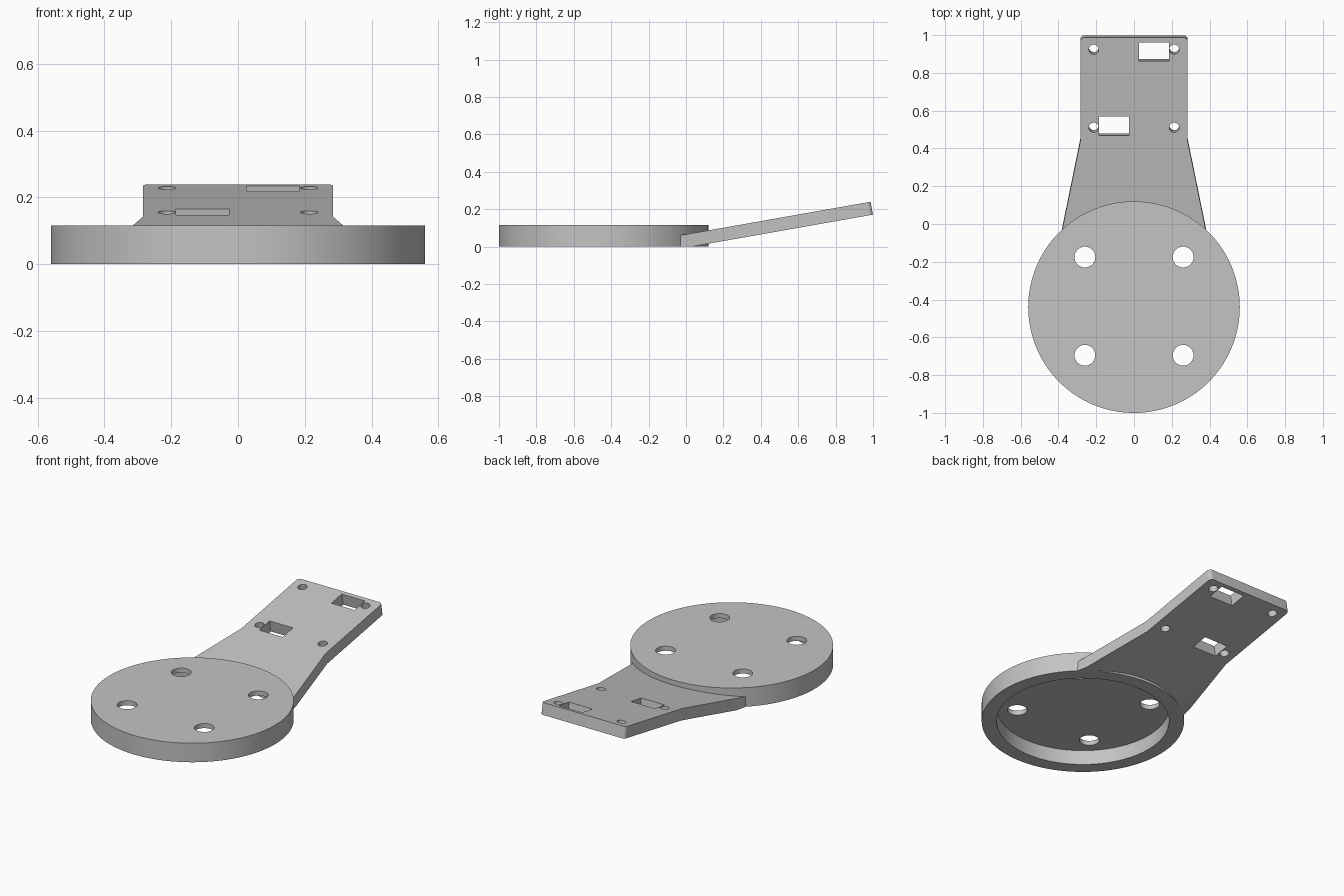
import bpy, bmesh, math
from mathutils import Matrix, Vector

if "Cube" in bpy.data.objects:
    bpy.data.objects.remove(bpy.data.objects["Cube"])

grey = bpy.data.materials.new("light grey")
grey.use_nodes = True
grey.diffuse_color = (0.55, 0.55, 0.55, 1)
grey.node_tree.nodes["Principled BSDF"].inputs["Base Color"].default_value = (0.55, 0.55, 0.55, 1)

CENTRE_Y, RADIUS, HEIGHT = -0.44, 0.56, 0.116
RECESS_RADIUS, RECESS_DEPTH = 0.477, 0.088
THICK, TILT, START_Y, START_Z = 0.07, math.radians(10), -0.03, 0.06
# Arm frame: origin on its top surface at the root, tilted up towards the back
ARM = Matrix.Translation((0, START_Y, START_Z)) @ Matrix.Rotation(TILT, 4, "X")


def along(y):
    """Distance along the sloping top surface for a given plan position."""
    return (y - START_Y) / math.cos(TILT)


def new_object(name, bm):
    mesh = bpy.data.meshes.new(name)
    bmesh.ops.recalc_face_normals(bm, faces=bm.faces)
    bm.to_mesh(mesh)
    bm.free()
    mesh.materials.append(grey)
    obj = bpy.data.objects.new(name, mesh)
    bpy.context.collection.objects.link(obj)
    return obj


def cylinder(name, x, y, z0, z1, r, sides=48, frame=Matrix()):
    bm = bmesh.new()
    bmesh.ops.create_cone(bm, cap_ends=True, segments=sides, radius1=r, radius2=r, depth=z1 - z0,
                          matrix=frame @ Matrix.Translation((x, y, (z0 + z1) / 2)))
    return new_object(name, bm)


def box(name, x0, x1, y0, y1, z0, z1, frame):
    bm = bmesh.new()
    place = Matrix.Translation(((x0 + x1) / 2, (y0 + y1) / 2, (z0 + z1) / 2))
    size = Matrix.Diagonal((x1 - x0, y1 - y0, z1 - z0, 1))
    bmesh.ops.create_cube(bm, size=1, matrix=frame @ place @ size)
    return new_object(name, bm)


def cut(obj, cutters):
    """Subtract each cutter from the part, then discard it."""
    bpy.ops.object.select_all(action="DESELECT")
    bpy.context.view_layer.objects.active = obj
    obj.select_set(True)
    for cutter in cutters:
        mod = obj.modifiers.new("cut", "BOOLEAN")
        mod.operation, mod.solver, mod.object = "DIFFERENCE", "EXACT", cutter
        bpy.ops.object.modifier_apply(modifier=mod.name)
        bpy.data.objects.remove(cutter)
    bpy.ops.object.shade_smooth_by_angle(angle=math.radians(30))


# Round base: a shallow cup, open underneath, with four screw holes
base = cylinder("round_base", 0, CENTRE_Y, 0, HEIGHT, RADIUS, 128)
base_cutters = [cylinder("recess", 0, CENTRE_Y, -0.1, RECESS_DEPTH, RECESS_RADIUS, 128)]
for x in (-0.26, 0.26):
    for y in (-0.26, 0.26):
        base_cutters.append(cylinder("screw_hole", x, CENTRE_Y + 0.005 + y, -0.1, 0.3, 0.055))
cut(base, base_cutters)

# Sloping arm: tapered outline, rounded far corners, trimmed flat at its root
bm = bmesh.new()
half = [(0.39, along(-0.08)), (0.284, along(0.44)), (0.284, along(0.987))]
outline = half + [(-x, y) for x, y in reversed(half)]
face = bm.faces.new([bm.verts.new((x, y, 0)) for x, y in outline])
grown = bmesh.ops.extrude_face_region(bm, geom=[face])["geom"]
bmesh.ops.translate(bm, vec=(0, 0, -THICK), verts=[g for g in grown if isinstance(g, bmesh.types.BMVert)])
corners = [e for e in bm.edges if abs(e.verts[0].co.z - e.verts[1].co.z) > 0.01
           and e.verts[0].co.y > along(0.98)]
bmesh.ops.bevel(bm, geom=corners, offset=0.022, segments=6, affect="EDGES", profile=0.5)
bm.transform(ARM)
for point, normal in (((0, START_Y, 0), (0, -1, 0)), ((0, 0, 0), (0, 0, -1))):
    bmesh.ops.bisect_plane(bm, geom=bm.verts[:] + bm.edges[:] + bm.faces[:], plane_co=Vector(point),
                           plane_no=Vector(normal), clear_outer=True)
    bmesh.ops.holes_fill(bm, edges=[e for e in bm.edges if e.is_boundary], sides=0)
arm = new_object("sloping_arm", bm)

# Clear the arm out of the base, then add mounting holes and two slots
arm_cutters = [cylinder("base_clearance", 0, CENTRE_Y, -0.1, 0.3, RADIUS - 0.005, 128)]
for y in (0.511, 0.924):
    for x in (-0.213, 0.213):
        arm_cutters.append(cylinder("mounting_hole", x, along(y), -0.2, 0.1, 0.026, 32, ARM))
for x0, y0 in ((0.026, 0.862), (-0.185, 0.468)):
    arm_cutters.append(box("slot", x0, x0 + 0.158, along(y0), along(y0 + 0.1), -0.2, 0.1, ARM))
cut(arm, arm_cutters)
